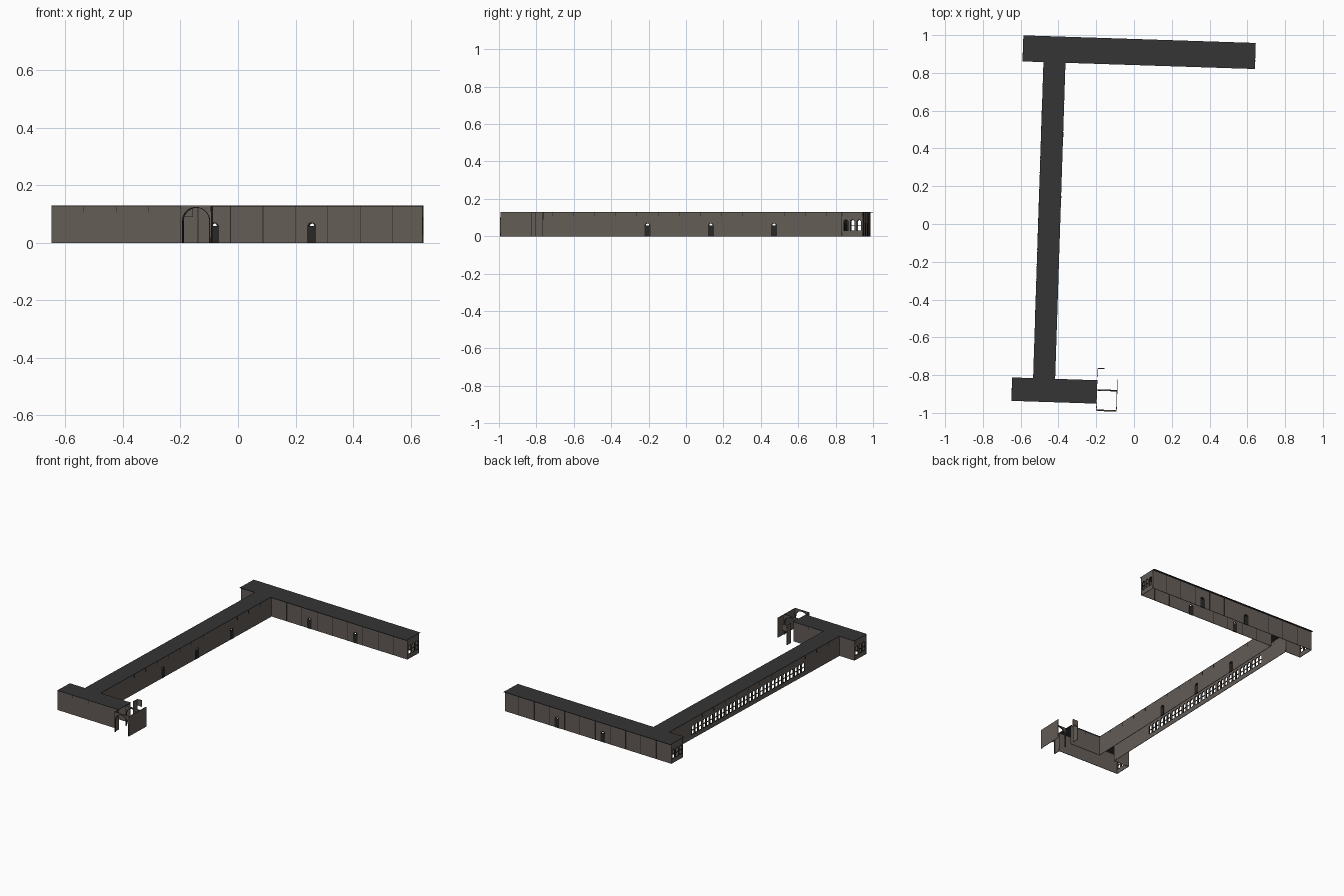
import bpy, math
from mathutils import Matrix, Vector

if "Cube" in bpy.data.objects:
    bpy.data.objects.remove(bpy.data.objects["Cube"], do_unlink=True)

TILT = Matrix.Rotation(math.radians(-1.87), 4, 'Z')   # whole plan is slightly turned
H = 0.13            # wall height
P = 0.1128          # panel module
DOOR_W, DOOR_H = 0.032, 0.072
SILL, HEAD = 0.028, 0.09


def material(name, rgb):
    m = bpy.data.materials.new(name)
    m.use_nodes = True
    m.diffuse_color = (*rgb, 1)
    bsdf = m.node_tree.nodes["Principled BSDF"]
    bsdf.inputs["Base Color"].default_value = (*rgb, 1)
    bsdf.inputs["Roughness"].default_value = 0.9
    return m


STONE = material("brown grey stone", (0.128, 0.108, 0.096))
SLATE = material("dark slate", (0.035, 0.035, 0.035))
DARK = material("dark timber", (0.022, 0.021, 0.02))


def rect(x0, x1, z0, z1):
    return [(x0, z0), (x0, z1), (x1, z1), (x1, z0)]


def arch(cx, w, z0, z1, n=8):
    """Round-headed outline, from lower left over the top to lower right."""
    r = w / 2
    head = [(cx - r * math.cos(math.pi * i / n), z1 - r + r * math.sin(math.pi * i / n))
            for i in range(n + 1)]
    return [(cx - r, z0)] + head + [(cx + r, z0)]


def plate(name, outlines, start, angle, depth, mat):
    """Upright plate with holes, drawn in a plane running from start along angle."""
    cu = bpy.data.curves.new(name, 'CURVE')
    cu.dimensions, cu.fill_mode, cu.extrude = '2D', 'BOTH', depth / 2
    for pts in outlines:
        sp = cu.splines.new('POLY')
        sp.points.add(len(pts) - 1)
        for q, (x, z) in zip(sp.points, pts):
            q.co = (x, z, 0, 1)
        sp.use_cyclic_u = True
    tmp = bpy.data.objects.new(name + "_outline", cu)
    bpy.context.collection.objects.link(tmp)
    dg = bpy.context.evaluated_depsgraph_get()
    me = bpy.data.meshes.new_from_object(tmp.evaluated_get(dg))
    bpy.data.objects.remove(tmp, do_unlink=True)
    me.name = name
    me.materials.clear()
    me.materials.append(mat)
    ob = bpy.data.objects.new(name, me)
    bpy.context.collection.objects.link(ob)
    ob.matrix_world = (TILT @ Matrix.Translation((*start, 0))
                       @ Matrix.Rotation(angle, 4, 'Z')
                       @ Matrix.Rotation(math.pi / 2, 4, 'X'))
    return ob


def box(name, x, y, z, mat):
    lo, hi = Vector((x[0], y[0], z[0])), Vector((x[1], y[1], z[1]))
    bpy.ops.mesh.primitive_cube_add(size=1)
    ob = bpy.context.object
    ob.name = name
    ob.data.materials.append(mat)
    ob.matrix_world = (TILT @ Matrix.Translation((lo + hi) / 2)
                       @ Matrix.Diagonal((*(hi - lo), 1)))
    return ob


def wall(name, start, end, doors=(), windows=(), seams=None):
    """Wall along x or y, with doors and triple windows in numbered panels."""
    d = Vector(end) - Vector(start)
    length, ang = d.length, math.atan2(d.y, d.x)
    lights = [(w + 0.5) * P + k * 0.035 for w in windows for k in (-1, 0, 1)]
    outline = [(0, 0)]
    for n in doors:
        outline += arch((n + 0.5) * P, DOOR_W, 0, DOOR_H)
    outline += [(length, 0), (length, H - 0.001), (0, H - 0.001)]
    plate(name, [outline] + [arch(c, 0.028, SILL, HEAD) for c in lights],
          start, ang, 0.003, STONE)
    # window tracery with a transom
    frames = []
    for c in lights:
        frames += [arch(c, 0.028, SILL, HEAD),
                   rect(c - 0.0115, c + 0.0115, SILL + 0.003, 0.055),
                   arch(c, 0.023, 0.058, HEAD - 0.003)]
    if frames:
        plate(name + "_window_frames", frames, start, ang, 0.005, DARK)
    # doors with an open fanlight
    leaves = []
    for n in doors:
        c = (n + 0.5) * P
        leaves += [arch(c, DOOR_W, 0, DOOR_H), arch(c, 0.018, 0.058, 0.068)]
    if leaves:
        plate(name + "_doors", leaves, start, ang, 0.006, DARK)
    # panel joints, reaching down from the eaves
    if seams is not None:
        strips = [rect(i * P - 0.0012, i * P + 0.0012, seams, H - 0.003)
                  for i in range(1, round(length / P))]
        plate(name + "_joints", strips, start, ang, 0.005, DARK)


# Plan lines
X0 = -0.618
X1, X2 = X0 + P, X0 + 2 * P                  # sides of the long gallery
BX = 0.613                                   # far end of the back wing
B0, B1 = 0.854, 0.966                        # back wing walls
F0, F1 = -0.951, -0.839                      # front wing walls
FX = X0 + 4 * P                              # open end of the front wing

# Back wing
wall("back_wing_rear_wall", (X0, B1), (BX, B1), doors=(4, 7), seams=0)
wall("back_wing_inner_wall", (X2, B0), (BX, B0), doors=(2, 5), seams=0)
wall("back_wing_inner_stub", (X0, B0), (X1, B0))
wall("back_wing_right_end", (X0 + 0.002, B0), (X0 + 0.002, B1), windows=(0,))
wall("back_wing_left_end", (BX - 0.002, B0), (BX - 0.002, B1), windows=(0,))

# Long gallery
wall("gallery_window_wall", (X1, F1), (X1, B0), windows=range(3, 13), seams=0.105)
wall("gallery_door_wall", (X2, F1), (X2, B0), doors=(5, 8, 11), seams=0.105)

# Front wing
wall("front_wing_front_wall", (X0, F0), (FX, F0), seams=0.105)
wall("front_wing_inner_wall", (X2, F1), (FX, F1), seams=0.105)
wall("front_wing_inner_stub", (X0, F1), (X1, F1))
wall("front_wing_end", (X0 + 0.002, F0), (X0 + 0.002, F1), windows=(0,))

# Flat roofs
box("back_wing_roof", (X0, BX), (0.841, 0.979), (H - 0.003, H), SLATE)
box("gallery_roof", (X1 - 0.002, X2 + 0.002), (-0.833, 0.841), (H - 0.003, H), SLATE)
box("front_wing_roof", (X0, FX), (-0.957, -0.833), (H - 0.003, H), SLATE)

# Open porch: two arched screens and loose wall panels
PX = FX + 0.106
for label, y in (("front", -0.992), ("middle", -0.885)):
    w = PX - FX
    body = [(0, 0)] + arch(w / 2, 0.092, 0, 0.122, 16) + [(w, 0), (w, H), (0, H)]
    plate(f"porch_{label}_arch", [body], (FX, y), 0, 0.006, STONE)
    rim = arch(w / 2, 0.098, 0, 0.125, 16) + arch(w / 2, 0.092, 0, 0.122, 16)[::-1]
    plate(f"porch_{label}_arch_rim", [rim], (FX, y), 0, 0.008, DARK)
wall("porch_side_wall", (PX, -0.995), (PX, -0.825))
wall("porch_front_return", (FX, -0.992), (FX, F0))
wall("porch_rear_panel", (FX, -0.812), (FX, -0.77))
box("porch_rear_lintel", (FX, FX + 0.035), (-0.773, -0.768), (0.09, H), STONE)
